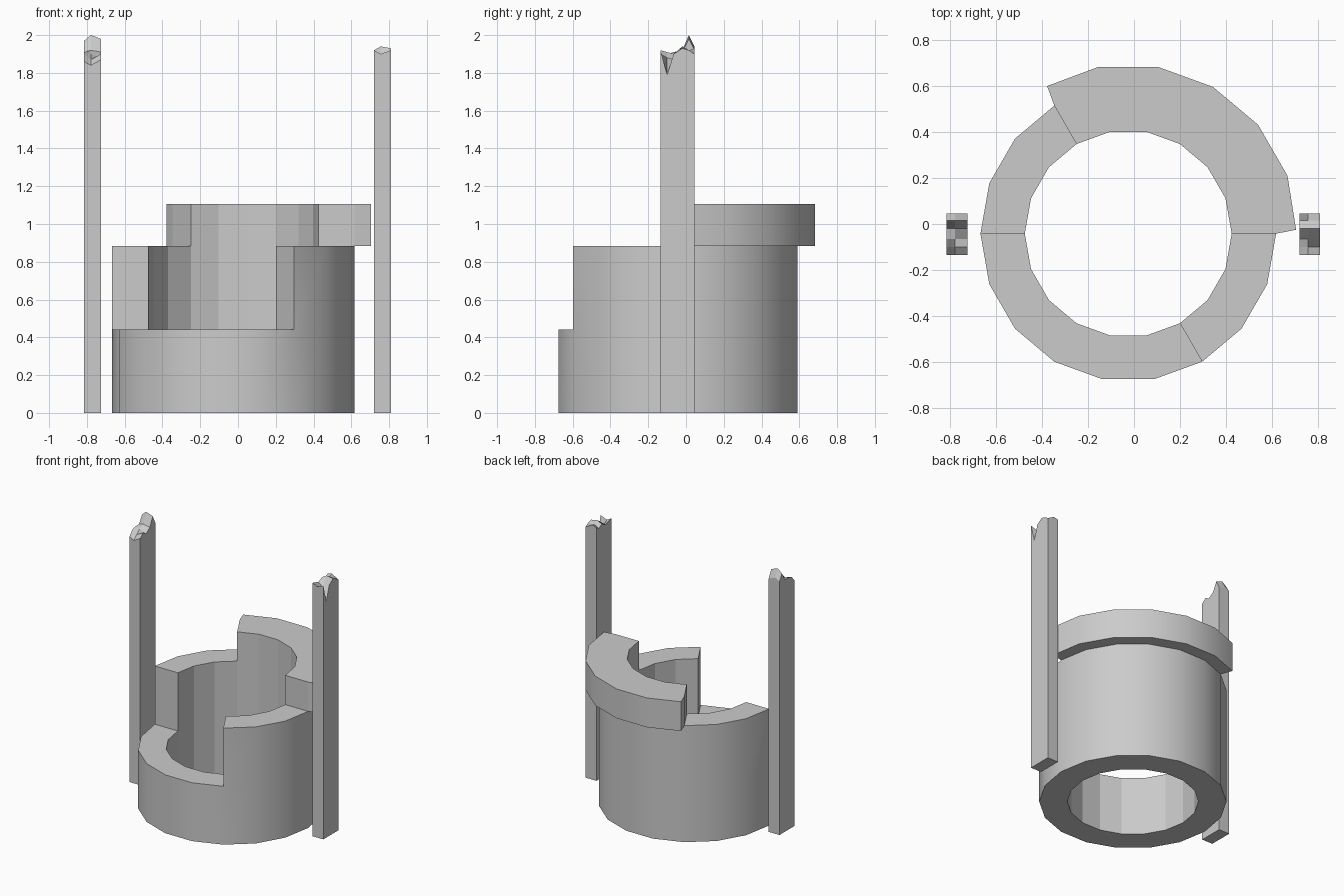
import bpy, bmesh, math

if "Cube" in bpy.data.objects:
    bpy.data.objects.remove(bpy.data.objects["Cube"])

SIDES = 18
CX, CY = -0.025, -0.042
RADII = [0.45, 0.643, 0.737]
LEVELS = [0.0, 0.442, 0.883, 1.105]


def finish(bm, name):
    bmesh.ops.recalc_face_normals(bm, faces=bm.faces)
    for e in bm.edges:
        e.smooth = e.calc_face_angle(0) < math.radians(30) if e.is_manifold else False
    mesh = bpy.data.meshes.new(name)
    bm.to_mesh(mesh)
    bm.free()
    ob = bpy.data.objects.new(name, mesh)
    bpy.context.collection.objects.link(ob)
    return ob


# Ruined round wall: cells (sector, ring, level), keeping only exposed faces
def solid(i, r, k):
    i %= SIDES
    if r == 0:
        return k == 0 or (k == 1 and not 9 <= i < 15) or (k == 2 and i < 6)
    return r == 1 and k == 2 and i < 6


def build_wall():
    bm = bmesh.new()
    cache = {}

    def vert(i, r, k):
        key = (i % SIDES, r, k)
        if key not in cache:
            a = 2 * math.pi * key[0] / SIDES
            x, y = CX + RADII[r] * math.cos(a), CY + RADII[r] * math.sin(a)
            if r == 2:  # skewed broken ends of the rim
                x, y = {0: (0.705, -0.025), 6: (-0.378, 0.6)}.get(key[0], (x, y))
            cache[key] = bm.verts.new((x, y, LEVELS[k]))
        return cache[key]

    for i in range(SIDES):
        for r in range(2):
            for k in range(3):
                if not solid(i, r, k):
                    continue
                for axis in range(3):
                    for side in (0, 1):
                        n = [i, r, k]
                        n[axis] += 2 * side - 1
                        if solid(*n):
                            continue
                        corners = []
                        for u, v in ((0, 0), (1, 0), (1, 1), (0, 1)):
                            c = [i, r, k]
                            c[axis] += side
                            c[(axis + 1) % 3] += u
                            c[(axis + 2) % 3] += v
                            corners.append(vert(*c))
                        f = bm.faces.new(corners)
                        # rounded outside, faceted inside
                        f.smooth = axis == 1 and side == 1
    return finish(bm, "round_wall")


# Post with a splintered top; rows of heights run from front to back
def build_post(name, x0, x1, heights):
    bm = bmesh.new()
    ys = [-0.135, -0.1, -0.065, -0.02, 0.015, 0.045]
    xs = [x0, x0 + 0.4 * (x1 - x0), x1]
    g = [[bm.verts.new((x, y, h)) for x, h in zip(xs, row)]
         for y, row in zip(ys, heights)]
    for j in range(len(ys) - 1):
        for i in range(2):
            bm.faces.new((g[j][i], g[j][i + 1], g[j + 1][i + 1], g[j + 1][i]))
    rim = [e for e in bm.edges if e.is_boundary]
    new = bmesh.ops.extrude_edge_only(bm, edges=rim)["geom"]
    for v in new:
        if isinstance(v, bmesh.types.BMVert):
            v.co.z = 0
    base = [e for e in new if isinstance(e, bmesh.types.BMEdge) and e.is_boundary]
    bmesh.ops.contextual_create(bm, geom=base)
    return finish(bm, name)


build_wall()
build_post("left_post", -0.815, -0.725, [
    (1.86, 1.84, 1.87), (1.90, 1.87, 1.90), (1.91, 1.90, 1.88),
    (1.91, 1.92, 1.91), (1.97, 2.00, 1.98), (1.92, 1.94, 1.92)])
build_post("right_post", 0.72, 0.81, [
    (1.92, 1.90, 1.92), (1.91, 1.88, 1.79), (1.90, 1.87, 1.90),
    (1.92, 1.94, 1.93), (1.90, 1.92, 1.92), (1.92, 1.93, 1.90)])
